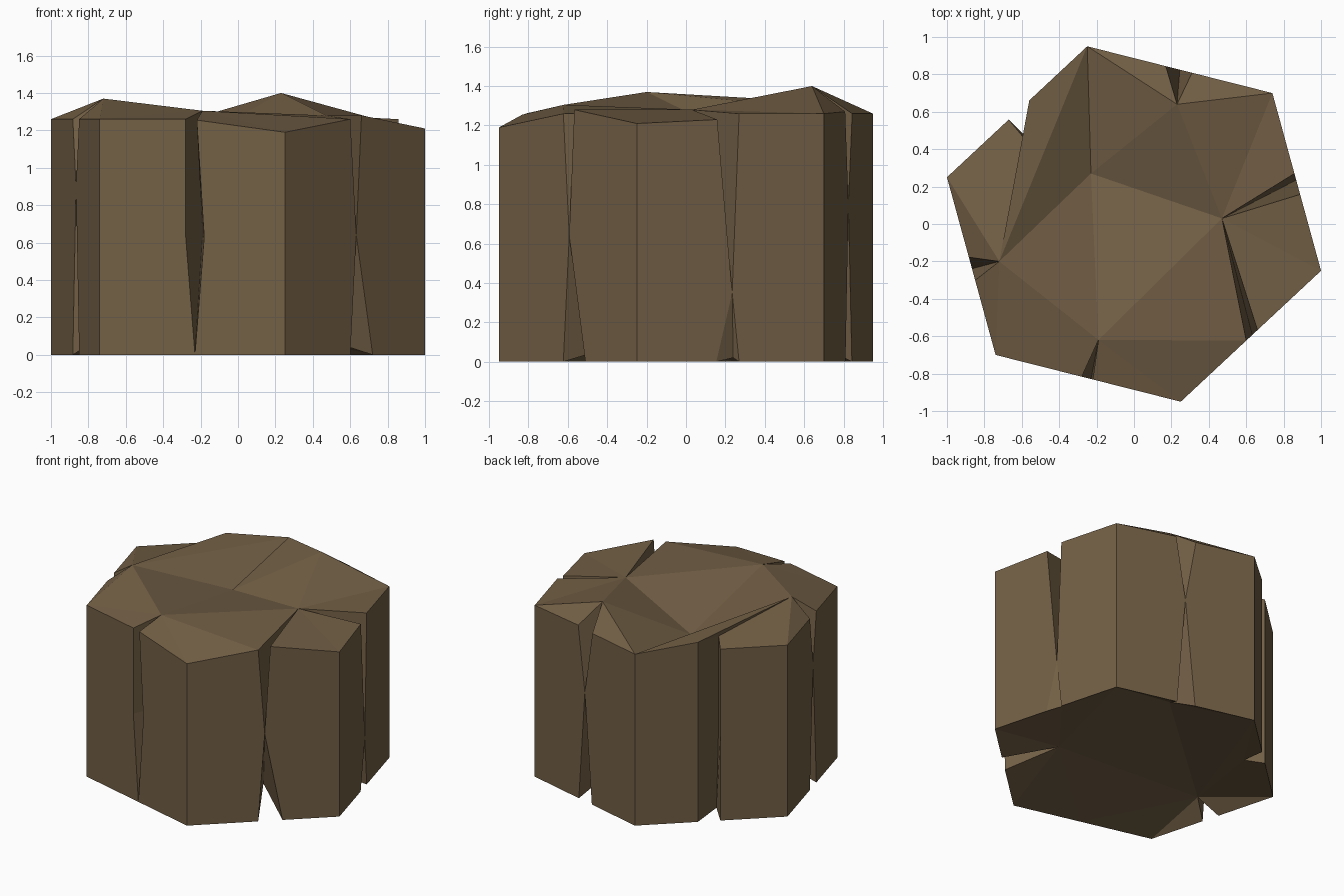
import bpy, bmesh
from mathutils import Vector

cube = bpy.data.objects.get("Cube")
if cube:
    bpy.data.objects.remove(cube)

# Six rim corners, counter-clockwise
corners = {"A": (-1, .25, 1.26), "F": (-.74, -.7, 1.26), "E": (.25, -.95, 1.19),
           "D": (1, -.25, 1.21), "C": (.74, .7, 1.26), "B": (-.25, .95, 1.26)}
corners = {name: Vector(co) for name, co in corners.items()}
order = "AFEDCB"

# One crack per side: positions along the side at the top, middle and bottom,
# heights of its two lips, height of the middle, and its inner points
cracks = {
    "A": dict(top=(.45, .58), lips=(1.26, 1.26), mid=(.515, .515), height=.9,
              bottom=(.45, .58), peak=(-.72, -.2, 1.37), root=(-.73, -.21, .1)),
    "F": dict(top=(.465, .525), lips=(1.26, 1.255), mid=(.465, .565), height=.63,
              bottom=(.515, .515), peak=(-.19, -.62, 1.305), waist=(-.19, -.62)),
    "E": dict(top=(.467, .547), lips=(1.26, 1.28), mid=(.51, .51), height=.64,
              bottom=(.467, .627), peak=(.47, .03, 1.28), root=(.41, -.29, .1)),
    "D": dict(top=(.43, .547), lips=(1.23, 1.26), mid=(.51, .51), height=.35,
              bottom=(.425, .547), peak=(.47, .03, 1.28), root=(.83, .24, .02)),
    "C": dict(top=(.434, .576), lips=(1.27, 1.26), mid=(.5, .5), height=.8,
              bottom=(.44, .57), peak=(.23, .64, 1.4), root=(.23, .64, .1)),
    "B": dict(top=(.413, .56), lips=(1.32, 1.26), mid=(.413, .56), height=.63,
              bottom=(.413, .56), peak=(-.58, .45, 1.29), waist=(-.58, .45),
              root=(-.57, .46, .03)),
}

bm = bmesh.new()
points = {}


def add_point(name, xy, z):
    points[name] = bm.verts.new((xy[0], xy[1], z))


def add_face(names):
    bm.faces.new([points[n] for n in names.split()])


# Points: corner at top and bottom, crack left, inner and right on three levels
for i, name in enumerate(order):
    here, there = corners[name], corners[order[(i + 1) % len(order)]]
    crack = cracks[name]
    add_point(name + "_top", here, here.z)
    add_point(name + "_bottom", here, 0)
    for level in ("top", "mid", "bottom"):
        ends = [here.lerp(there, t) for t in crack[level]]
        heights = {"top": crack["lips"], "mid": [crack["height"]] * 2, "bottom": (0, 0)}[level]
        rim = (ends[0].x, ends[0].y, 0)
        inner = {"top": crack["peak"], "mid": crack.get("waist", rim),
                 "bottom": crack.get("root", rim)}[level]
        add_point(f"{name}_left_{level}", ends[0], heights[0])
        add_point(f"{name}_right_{level}", ends[1], heights[1])
        add_point(f"{name}_inner_{level}", inner, crack["height"] if level == "mid" else inner[2])
add_point("hollow", (-.23, .27), 1.14)

# Outer walls and crack walls
for i, name in enumerate(order):
    n, p = name, order[i - 1]
    add_face(f"{n}_top {n}_left_top {n}_left_mid {n}_left_bottom {n}_bottom")
    add_face(f"{n}_top {n}_bottom {p}_right_bottom {p}_right_mid {p}_right_top")
    for up, low in (("top", "mid"), ("mid", "bottom")):
        for side in ("left", "right"):
            add_face(f"{n}_{side}_{up} {n}_inner_{up} {n}_inner_{low} {n}_{side}_{low}")

# Patches: capital = corner, lower case = inner point, l / r suffix = crack lips, h = hollow
top_patches = ("A Al a", "A a b Br", "a Bl b", "a h B", "a B Bl",
               "F Fl f", "F f a", "F a Ar", "E El f", "E f Fr", "f El e",
               "D Dl d", "D e Er", "C Cl c", "C c d", "C d Dr",
               "B c Cr", "B h c", "h d c", "h f d", "h a f")
bottom_patches = ("A Al a", "A a b", "A b Br", "B Bl b", "B b a", "B a c", "B c Cr",
                  "C Cl c", "C c e", "C e d", "C d Dr", "D Dl d", "D d e", "D e Er",
                  "E El e", "E e Fr", "Fr e a", "F Fl a", "F a Ar", "a e c")


def expand(token, level):
    if token == "h":
        return "hollow"
    if token.endswith("l"):
        return f"{token[0]}_left_{level}"
    if token.endswith("r"):
        return f"{token[0]}_right_{level}"
    return f"{token}_{level}" if token.isupper() else f"{token.upper()}_inner_{level}"


# Broken top and hollowed underside
for level, patches in (("top", top_patches), ("bottom", bottom_patches)):
    for patch in patches:
        add_face(" ".join(expand(t, level) for t in patch.split()))

bmesh.ops.remove_doubles(bm, verts=bm.verts[:], dist=.0005)
bmesh.ops.recalc_face_normals(bm, faces=bm.faces[:])

mesh = bpy.data.meshes.new("cracked_rock")
bm.to_mesh(mesh)
bm.free()
rock = bpy.data.objects.new("cracked_rock", mesh)
bpy.context.collection.objects.link(rock)

# Single brown stone colour
stone = bpy.data.materials.new("brown_stone")
stone.use_nodes = True
colour = (.17, .115, .06, 1)
stone.diffuse_color = colour
stone.node_tree.nodes["Principled BSDF"].inputs["Base Color"].default_value = colour
mesh.materials.append(stone)
